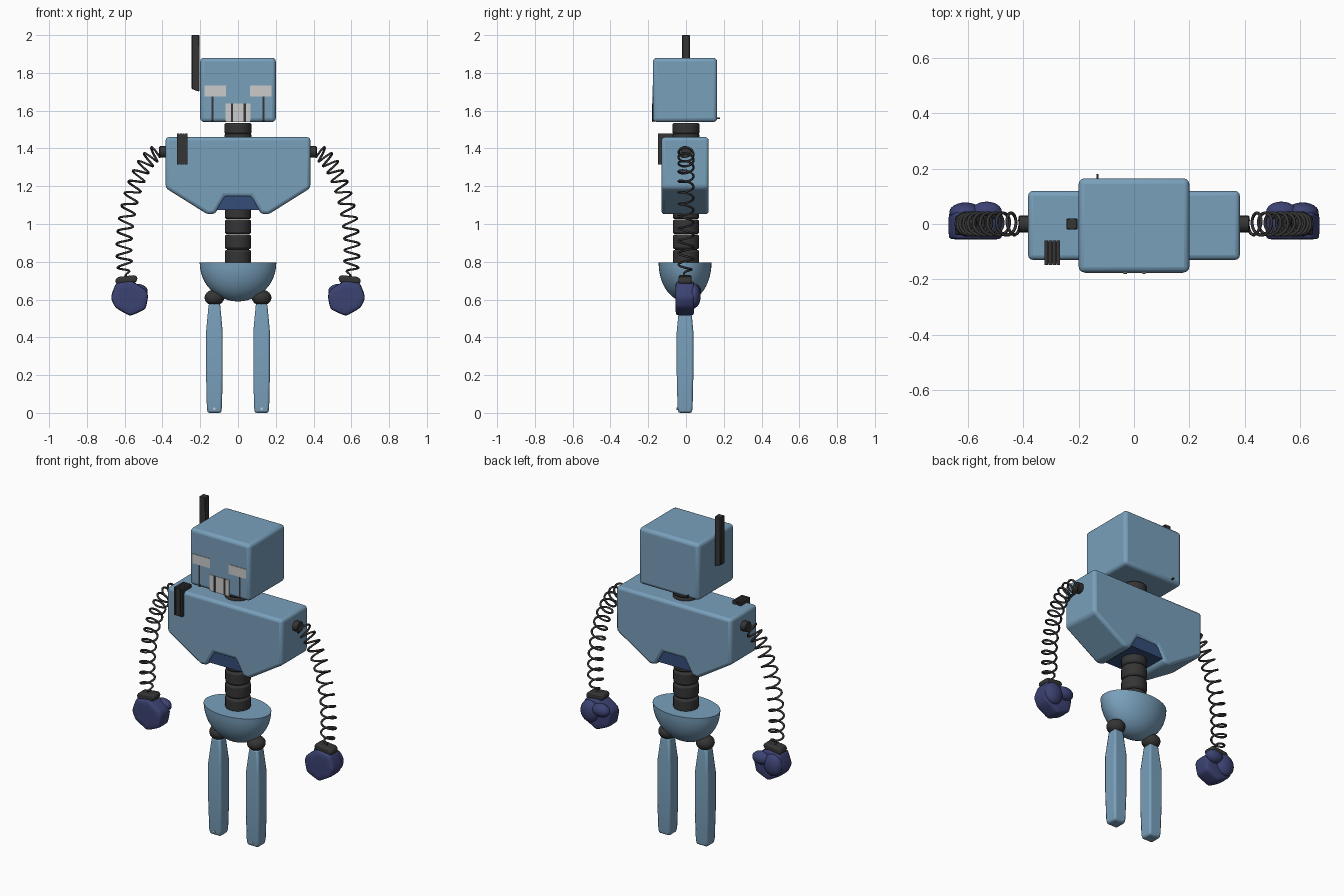
import bpy, bmesh, math
from mathutils import Vector

if "Cube" in bpy.data.objects:
    bpy.data.objects.remove(bpy.data.objects["Cube"])


def material(name, rgb):
    m = bpy.data.materials.new(name)
    m.diffuse_color = (*rgb, 1)
    m.use_nodes = True
    m.node_tree.nodes["Principled BSDF"].inputs["Base Color"].default_value = m.diffuse_color
    return m


BLUE = material("steel_blue", (0.19, 0.35, 0.50))
NAVY = material("navy", (0.045, 0.055, 0.17))
DEEP = material("deep_blue", (0.035, 0.075, 0.19))
DARK = material("charcoal", (0.035, 0.035, 0.035))


def finish(ob, name, mat=None, bevel=0, segs=3, subdiv=0, angle=35):
    ob.name = name
    if mat:
        ob.data.materials.append(mat)
    if bevel:
        b = ob.modifiers.new("bevel", 'BEVEL')
        b.width, b.segments = bevel, segs
        b.limit_method, b.angle_limit = 'ANGLE', math.radians(20)
    if subdiv:
        s = ob.modifiers.new("subdiv", 'SUBSURF')
        s.levels = s.render_levels = subdiv
    bpy.ops.object.select_all(action='DESELECT')
    ob.select_set(True)
    bpy.context.view_layer.objects.active = ob
    bpy.ops.object.shade_smooth_by_angle(angle=math.radians(angle))
    return ob


def from_bmesh(bm, name, *args, **kw):
    bmesh.ops.recalc_face_normals(bm, faces=bm.faces)
    me = bpy.data.meshes.new(name)
    bm.to_mesh(me)
    bm.free()
    ob = bpy.data.objects.new(name, me)
    bpy.context.collection.objects.link(ob)
    return finish(ob, name, *args, **kw)


def prism(name, profile, y0, y1, *args, **kw):
    """Front (x, z) outline extruded from y0 to y1."""
    bm = bmesh.new()
    face = bm.faces.new([bm.verts.new((x, y0, z)) for x, z in profile])
    new = bmesh.ops.extrude_face_region(bm, geom=[face])["geom"]
    bmesh.ops.translate(bm, vec=(0, y1 - y0, 0),
                        verts=[g for g in new if isinstance(g, bmesh.types.BMVert)])
    return from_bmesh(bm, name, *args, **kw)


def box(name, x0, x1, y0, y1, z0, z1, *args, **kw):
    return prism(name, [(x0, z0), (x1, z0), (x1, z1), (x0, z1)], y0, y1, *args, **kw)


def cylinder(name, loc, r, depth, *args, rot=(0, 0, 0), n=24, **kw):
    bpy.ops.mesh.primitive_cylinder_add(vertices=n, radius=r, depth=depth, location=loc, rotation=rot)
    return finish(bpy.context.object, name, *args, **kw)


def ball(name, loc, radii, *args, **kw):
    bpy.ops.mesh.primitive_uv_sphere_add(segments=24, ring_count=14, radius=1, location=loc)
    bpy.context.object.scale = radii
    return finish(bpy.context.object, name, *args, **kw)


# Head with antenna and a small stud at the back
box("head", -0.2, 0.2, -0.175, 0.165, 1.54, 1.88, BLUE, bevel=0.02)
prism("antenna", [(-0.245, 1.715), (-0.205, 1.70), (-0.205, 2.0), (-0.245, 2.0)],
      -0.02, 0.02, DARK, bevel=0.003, segs=1)
box("head_stud", -0.135, -0.129, 0.16, 0.181, 1.556, 1.563, DARK)

# Face: eyes, cheek slots and grille mouth
for s in (-1, 1):
    box("eye", s * 0.12 - 0.057, s * 0.12 + 0.057, -0.178, -0.165, 1.675, 1.732)
    box("cheek_slot", s * 0.134 - 0.005, s * 0.134 + 0.005, -0.177, -0.165, 1.545, 1.675, DARK)
box("mouth", -0.065, 0.065, -0.178, -0.165, 1.54, 1.637)
for x in (-0.032, 0.036):
    box("mouth_bar", x - 0.006, x + 0.006, -0.180, -0.165, 1.54, 1.637, DARK)

# Neck and spine rings
for z in (1.505, 1.45):
    cylinder("neck_ring", (0, 0, z), 0.072, 0.062, DARK, bevel=0.012, segs=2)
for i in range(5):
    cylinder("spine_ring", (0, 0, 0.825 + i * 0.08), 0.07, 0.078, DARK, bevel=0.012, segs=2)

# Chest with a notch, and the belly plug inside it
half = [(0.383, 1.46), (0.383, 1.19), (0.16, 1.05), (0.12, 1.055), (0.07, 1.145)]
prism("chest", half + [(-x, z) for x, z in reversed(half)], -0.13, 0.12, BLUE, bevel=0.018)
prism("belly_plug", [(-0.112, 1.075), (0.112, 1.075), (0.07, 1.16), (-0.07, 1.16)],
      -0.12, 0.11, DEEP)

# Shoulder vent: ribs wrapping over the front top edge
for i in range(4):
    x = -0.3175 + i * 0.0145
    box("vent_top", x - 0.006, x + 0.006, -0.148, -0.06, 1.45, 1.48, DARK)
    box("vent_front", x - 0.006, x + 0.006, -0.148, -0.12, 1.315, 1.48, DARK)
box("vent_back_plate", -0.32, -0.272, -0.142, -0.065, 1.44, 1.474, DARK)
box("vent_front_plate", -0.32, -0.272, -0.142, -0.12, 1.32, 1.474, DARK)


def coil(s):
    """Helix wound around a cubic curve from shoulder to wrist."""
    p = [Vector(c) for c in ((0.405, 1.385), (0.55, 1.36), (0.64, 0.93), (0.59, 0.72))]
    turns, n = 13, 312
    cu = bpy.data.curves.new("arm_spring", 'CURVE')
    cu.dimensions, cu.bevel_depth, cu.bevel_resolution, cu.use_fill_caps = '3D', 0.006, 1, True
    sp = cu.splines.new('POLY')
    sp.points.add(n)
    for i in range(n + 1):
        t = i / n
        u = 1 - t
        c = u**3 * p[0] + 3 * u*u*t * p[1] + 3 * u*t*t * p[2] + t**3 * p[3]
        d = (u*u * (p[1] - p[0]) + 2*u*t * (p[2] - p[1]) + t*t * (p[3] - p[2])).normalized()
        r = 0.04 * min(1, t / 0.06, u / 0.08)
        a = 2 * math.pi * turns * t
        h = r * math.cos(a)
        sp.points[i].co = (s * (c.x - d.y * h), r * math.sin(a), c.y + d.x * h, 1)
    ob = bpy.data.objects.new("arm_spring", cu)
    bpy.context.collection.objects.link(ob)
    bpy.ops.object.select_all(action='DESELECT')
    ob.select_set(True)
    bpy.context.view_layer.objects.active = ob
    bpy.ops.object.convert(target='MESH')
    finish(bpy.context.object, "arm_spring", DARK, angle=80)


GLOVE = [(0.485, 0.65), (0.56, 0.70), (0.648, 0.688), (0.675, 0.61),
         (0.652, 0.558), (0.572, 0.511), (0.488, 0.548), (0.474, 0.62)]
LEG = [(0.03, 0.58), (0.044, 0.43), (0.044, 0.2), (0.04, 0.03), (0.036, 0.0)]

for s in (-1, 1):
    # Arm: socket, spring, cuff and padded glove
    cylinder("shoulder_socket", (s * 0.395, 0, 1.382), 0.03, 0.045, DARK,
             rot=(0, math.pi / 2, 0), n=20, bevel=0.004, segs=1)
    coil(s)
    prism("cuff", [(s * x, z) for x, z in
                   [(0.54, 0.69), (0.645, 0.68), (0.65, 0.705), (0.635, 0.72), (0.545, 0.73), (0.53, 0.715)]],
          -0.04, 0.03, DARK, bevel=0.01, segs=2)
    prism("glove", [(s * x, z) for x, z in GLOVE], -0.057, 0.045, NAVY,
          bevel=0.03, segs=2, subdiv=1, angle=80)
    ball("glove_thumb", (s * 0.533, 0.045, 0.645), (0.055, 0.036, 0.038), NAVY)
    ball("glove_fingers", (s * 0.61, 0.042, 0.62), (0.058, 0.036, 0.065), NAVY)

    # Leg: hip ball and a tapering square-sectioned shin
    ball("hip_ball", (s * 0.125, -0.005, 0.61), (0.052, 0.052, 0.042), DARK)
    bm = bmesh.new()
    rings = [[bm.verts.new((s * 0.125 + sx * w, -0.005 + sy * w, z))
              for sx, sy in ((-1, -1), (1, -1), (1, 1), (-1, 1))] for w, z in LEG]
    for a, b in zip(rings, rings[1:]):
        for i in range(4):
            bm.faces.new((a[i], a[i - 1], b[i - 1], b[i]))
    bm.faces.new(rings[0])
    bm.faces.new(rings[-1])
    from_bmesh(bm, "leg", BLUE, bevel=0.01, segs=2)
    cylinder("foot_rivet", (s * 0.125, -0.045, 0.022), 0.007, 0.008, rot=(math.pi / 2, 0, 0), n=12)

# Pelvis: lower half of an ellipsoid with a flat top
bm = bmesh.new()
bmesh.ops.create_uvsphere(bm, u_segments=40, v_segments=24, radius=1)
cut = bmesh.ops.bisect_plane(bm, geom=bm.verts[:] + bm.edges[:] + bm.faces[:], dist=1e-4,
                             plane_co=(0, 0, 0), plane_no=(0, 0, 1), clear_outer=True)
bmesh.ops.holes_fill(bm, edges=[e for e in bm.edges if e.is_boundary])
for v in bm.verts:
    v.co = (v.co.x * 0.203, v.co.y * 0.14 - 0.005, v.co.z * 0.205 + 0.795)
from_bmesh(bm, "pelvis", BLUE)
